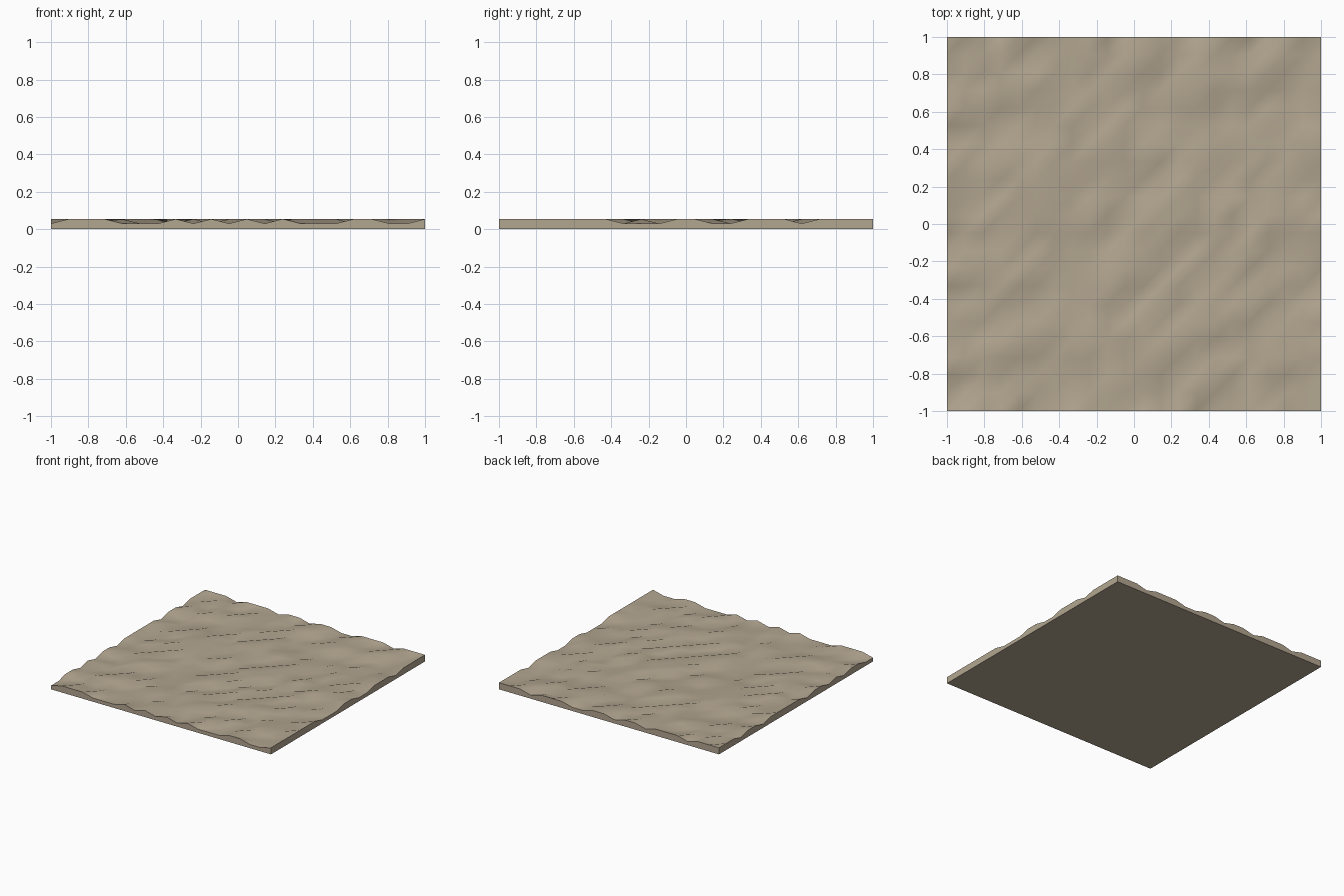
import bpy, bmesh, random, math

if "Cube" in bpy.data.objects:
    bpy.data.objects.remove(bpy.data.objects["Cube"])

random.seed(7)
N = 21                      # cells per side
LOW, HIGH = 0.03, 0.054     # the two heights of the bumpy ground

# Low points along each border, random bumps inside
front = {0, 4, 5, 6, 8, 10, 12, 14, 15, 16, 19, 20}
right = {7, 8, 9, 12, 13, 17}
left = {0, 1, 4, 6, 9, 15, 18}
back = {3, 7, 10, 13, 14, 18}


def height(i, j):
    if j == 0:
        low = i in front
    elif i == N:
        low = j in right
    elif j == N:
        low = i in back
    elif i == 0:
        low = j in left
    else:
        low = random.random() < 0.5
    return LOW if low else HIGH


bm = bmesh.new()

# Bumpy top, each cell split along the same diagonal
top = [[bm.verts.new((-1 + 2 * i / N, -1 + 2 * j / N, height(i, j)))
        for j in range(N + 1)] for i in range(N + 1)]
for i in range(N):
    for j in range(N):
        a, b = top[i][j], top[i + 1][j]
        c, d = top[i + 1][j + 1], top[i][j + 1]
        bm.faces.new((a, b, c)).smooth = True
        bm.faces.new((a, c, d)).smooth = True

# Flat underside
base = [bm.verts.new((x, y, 0)) for x, y in ((-1, -1), (1, -1), (1, 1), (-1, 1))]
bm.faces.new(base[::-1])

# Side walls following the top outline
edges = [[top[i][0] for i in range(N + 1)],
         [top[N][j] for j in range(N + 1)],
         [top[i][N] for i in range(N, -1, -1)],
         [top[0][j] for j in range(N, -1, -1)]]
for k, rim in enumerate(edges):
    bm.faces.new([base[k], base[(k + 1) % 4]] + rim[::-1])

# Keep the outer edges crisp
for e in bm.edges:
    if any(not f.smooth for f in e.link_faces):
        e.smooth = False

mesh = bpy.data.meshes.new("ground_tile")
bm.to_mesh(mesh)
bm.free()
tile = bpy.data.objects.new("ground_tile", mesh)
bpy.context.collection.objects.link(tile)

# Sandy colour
sand = bpy.data.materials.new("sand")
sand.diffuse_color = (0.45, 0.38, 0.28, 1)
sand.use_nodes = True
sand.node_tree.nodes["Principled BSDF"].inputs["Base Color"].default_value = sand.diffuse_color
mesh.materials.append(sand)
